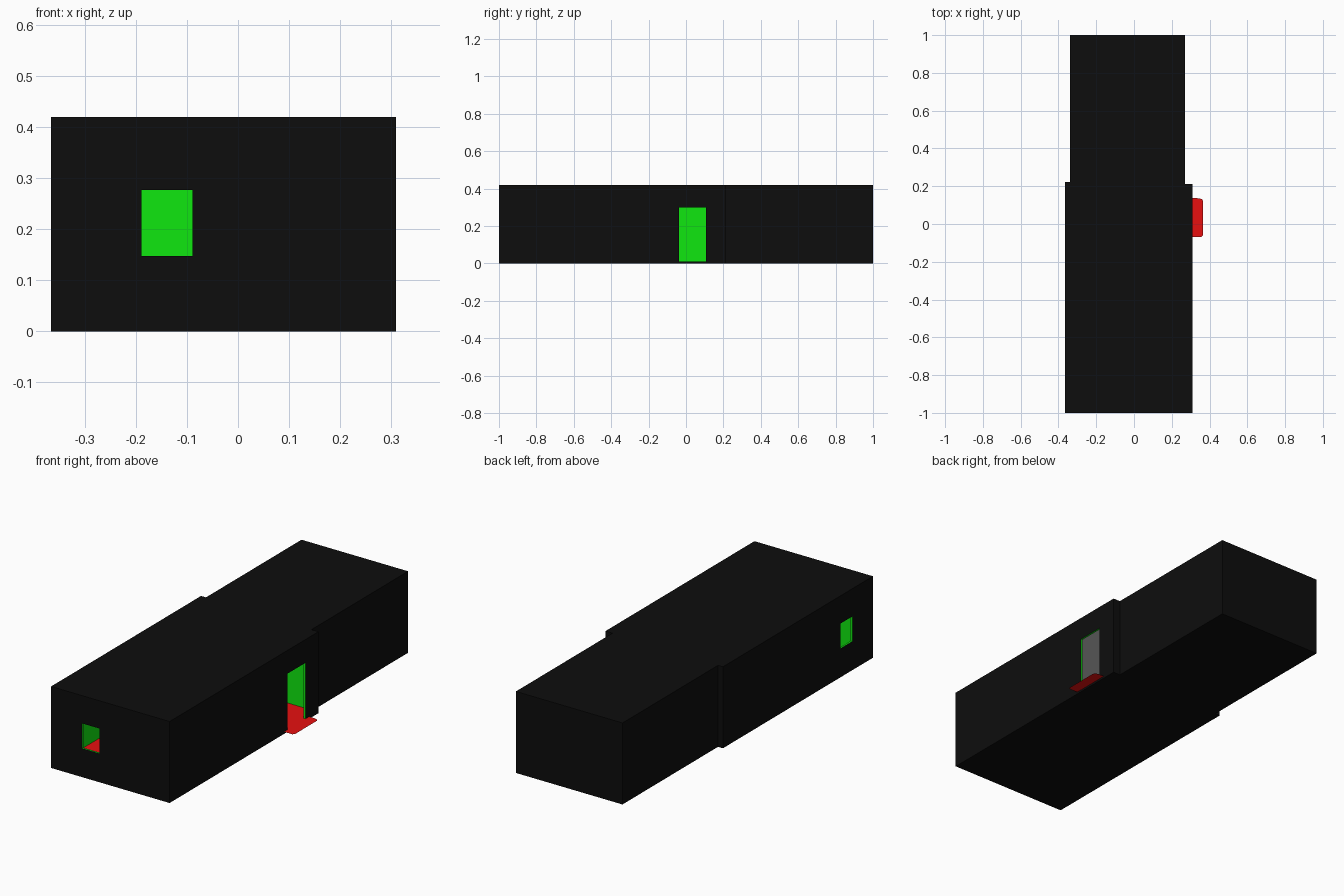
import bpy, bmesh

if "Cube" in bpy.data.objects:
    bpy.data.objects.remove(bpy.data.objects["Cube"])

H = 0.42      # building height
T = 0.01      # wall thickness


def material(name, rgb):
    m = bpy.data.materials.new(name)
    m.diffuse_color = (*rgb, 1)
    m.use_nodes = True
    m.node_tree.nodes["Principled BSDF"].inputs["Base Color"].default_value = m.diffuse_color
    return m


black = material("black", (0.004, 0.004, 0.004))
green = material("green", (0.005, 0.8, 0.005))
red = material("red", (0.8, 0.005, 0.005))


def prism(name, outline, z0, z1=None, mat=None, flip=False):
    """Flat panel from an outline, extruded to z1 when given."""
    bm = bmesh.new()
    face = bm.faces.new([bm.verts.new((x, y, z0)) for x, y in outline])
    if z1 is not None:
        top = bmesh.ops.extrude_face_region(bm, geom=[face])["geom"]
        for v in top:
            if isinstance(v, bmesh.types.BMVert):
                v.co.z = z1
        bmesh.ops.recalc_face_normals(bm, faces=bm.faces)
    elif flip:
        bmesh.ops.reverse_faces(bm, faces=bm.faces)
    me = bpy.data.meshes.new(name)
    bm.to_mesh(me)
    bm.free()
    if mat:
        me.materials.append(mat)
    ob = bpy.data.objects.new(name, me)
    bpy.context.collection.objects.link(ob)
    return ob


def rect(x0, x1, y0, y1):
    return [(x0, y0), (x1, y0), (x1, y1), (x0, y1)]


# Outer shell: wide front section and narrower rear section
shell = prism("building_shell", [
    (-0.366, -1), (0.31, -1), (0.31, 0.213), (0.27, 0.213),
    (0.27, 1), (-0.338, 1), (-0.338, 0.222), (-0.366, 0.222)], 0, H, black)

front_room = rect(-0.366 + T, 0.31 - T, -1 + T, 0.203)
rear_room = rect(-0.338 + T, 0.27 - T, 0.213, 1 - T)

# Hollow rooms, two windows and the doorway; cut faces are green
cuts = [
    (front_room, T, H - T),
    (rear_room, T, H - T),
    (rect(-0.189, -0.089, -1.05, -0.95), 0.148, 0.277),   # front window
    (rect(-0.42, -0.32, -0.832, -0.737), 0.148, 0.277),   # left window
    (rect(0.27, 0.35, -0.038, 0.106), T, 0.30),           # right doorway
]
bpy.context.view_layer.objects.active = shell
for outline, z0, z1 in cuts:
    cutter = prism("cutter", outline, z0, z1, green)
    cutter.hide_render = True
    mod = shell.modifiers.new("cut", 'BOOLEAN')
    mod.operation = 'DIFFERENCE'
    mod.solver = 'EXACT'
    mod.material_mode = 'TRANSFER'
    mod.object = cutter
    bpy.ops.object.modifier_apply(modifier=mod.name)
    bpy.data.objects.remove(cutter)

# Red floors and plain ceilings
for label, room in (("front", front_room), ("rear", rear_room)):
    prism(label + "_floor", room, T + 0.001, mat=red)
    prism(label + "_ceiling", room, H - T - 0.001, flip=True)

# Door mat with clipped corners, running through the doorway
prism("door_mat", [
    (0.299, -0.068), (0.358, -0.068), (0.366, -0.058),
    (0.366, 0.12), (0.36, 0.131), (0.344, 0.136), (0.299, 0.138)], T + 0.001, mat=red)
